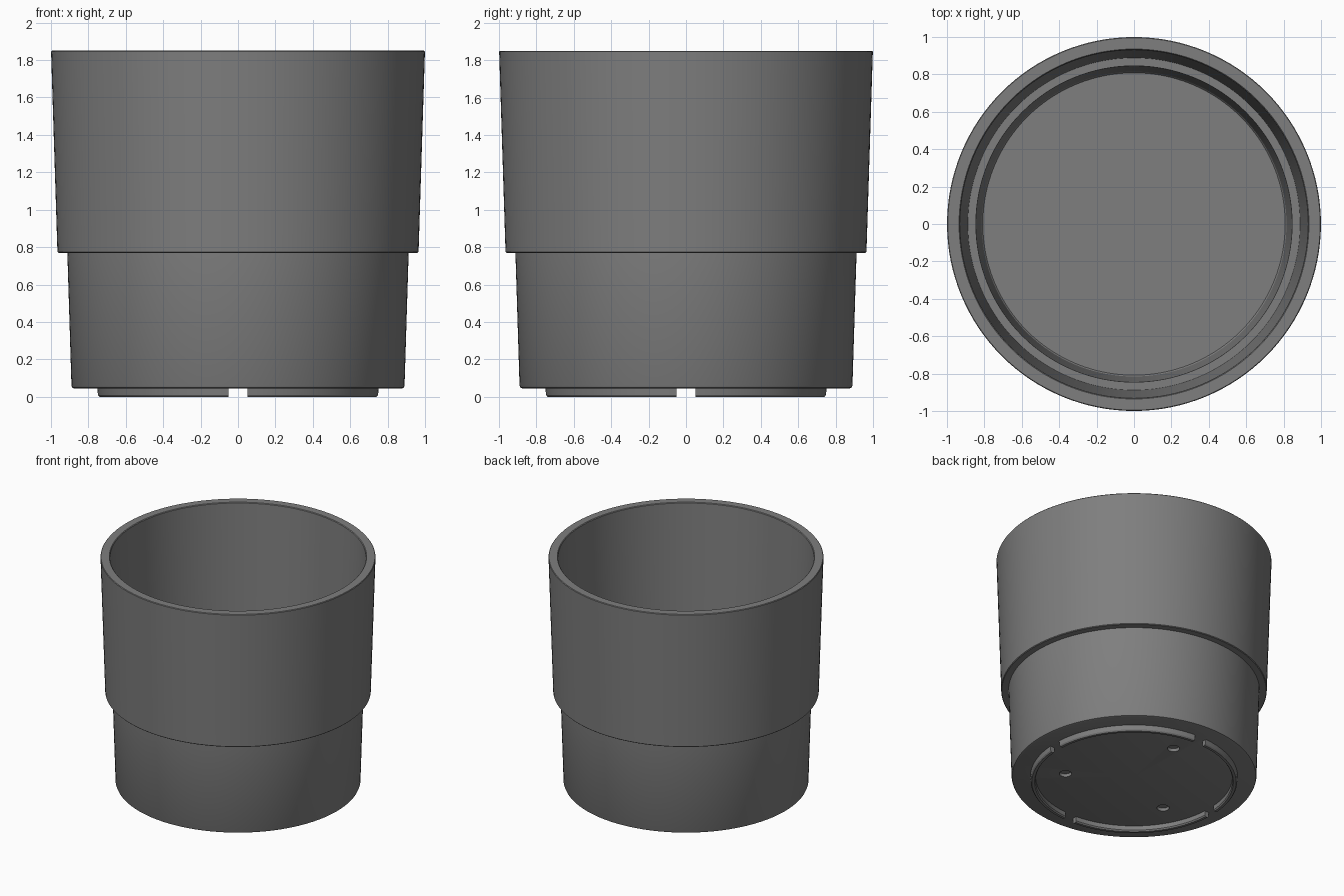
import bpy, bmesh
from math import sin, cos, pi, radians
from mathutils import Vector

if "Cube" in bpy.data.objects:
    bpy.data.objects.remove(bpy.data.objects["Cube"], do_unlink=True)

SEGMENTS = 128

grey = bpy.data.materials.new("mid_grey")
grey.use_nodes = True
colour = (0.21, 0.21, 0.21, 1)
grey.diffuse_color = colour
grey.node_tree.nodes["Principled BSDF"].inputs["Base Color"].default_value = colour


def make_object(name, bm):
    bmesh.ops.recalc_face_normals(bm, faces=bm.faces)
    mesh = bpy.data.meshes.new(name)
    bm.to_mesh(mesh)
    bm.free()
    mesh.materials.append(grey)
    obj = bpy.data.objects.new(name, mesh)
    bpy.context.collection.objects.link(obj)
    return obj


def smooth(obj):
    bpy.ops.object.select_all(action="DESELECT")
    obj.select_set(True)
    bpy.context.view_layer.objects.active = obj
    bpy.ops.object.shade_smooth_by_angle(angle=radians(30))


def lathe(name, profile):
    """Spin an open (radius, z) profile that starts and ends on the axis."""
    bm = bmesh.new()
    verts = [bm.verts.new((r, 0, z)) for r, z in profile]
    edges = [bm.edges.new(pair) for pair in zip(verts, verts[1:])]
    bmesh.ops.spin(bm, geom=verts + edges, cent=(0, 0, 0), axis=(0, 0, 1),
                   angle=2 * pi, steps=SEGMENTS)
    bmesh.ops.remove_doubles(bm, verts=bm.verts, dist=1e-4)
    return make_object(name, bm)


def foot_arc(name, quadrant, steps=28):
    """Curved rib in one quadrant, with straight ends beside the axes."""
    section = [(0.715, 0.06), (0.755, 0.06), (0.75, 0.01), (0.742, 0), (0.722, 0), (0.715, 0.01)]
    gap = 0.05
    bm = bmesh.new()
    rings = []
    for i in range(steps + 1):
        ring = []
        for r, z in section:
            start = gap / r
            a = quadrant * pi / 2 + start + (pi / 2 - 2 * start) * i / steps
            ring.append(bm.verts.new((r * cos(a), r * sin(a), z)))
        rings.append(ring)
    n = len(section)
    for a, b in zip(rings, rings[1:]):
        for k in range(n):
            bm.faces.new((a[k], a[(k + 1) % n], b[(k + 1) % n], b[k]))
    bm.faces.new(rings[0])
    bm.faces.new(rings[-1])
    return make_object(name, bm)


# Stepped pot: underside, outer wall, rim, inner wall with shelf, floor
pot = lathe("pot_body", [
    (0, 0.045), (0.875, 0.045), (0.885, 0.049), (0.89, 0.06),
    (0.912, 0.77), (0.96, 0.77), (0.965, 0.775),
    (0.999, 1.845), (0.995, 1.85), (0.935, 1.85), (0.93, 1.845),
    (0.888, 0.84), (0.845, 0.84), (0.815, 0.13), (0.808, 0.12), (0, 0.12)])

# Three shallow round dimples in the underside
bm = bmesh.new()
for k in range(3):
    a = radians(85 + 120 * k)
    made = bmesh.ops.create_cone(bm, cap_ends=True, segments=32, radius1=0.045,
                                 radius2=0.045, depth=0.05)
    bmesh.ops.translate(bm, verts=made["verts"],
                        vec=Vector((0.5 * cos(a), 0.5 * sin(a), 0.045)))
cutter = make_object("dimple_cutter", bm)
cutter.hide_render = True
cut = pot.modifiers.new("dimples", "BOOLEAN")
cut.operation = "DIFFERENCE"
cut.solver = "EXACT"
cut.object = cutter
bpy.context.view_layer.objects.active = pot
bpy.ops.object.modifier_apply(modifier=cut.name)
bpy.data.objects.remove(cutter, do_unlink=True)
smooth(pot)

# Broken foot ring
for q, label in enumerate(("back_left", "back_right", "front_right", "front_left")):
    smooth(foot_arc("foot_arc_" + label, q))
